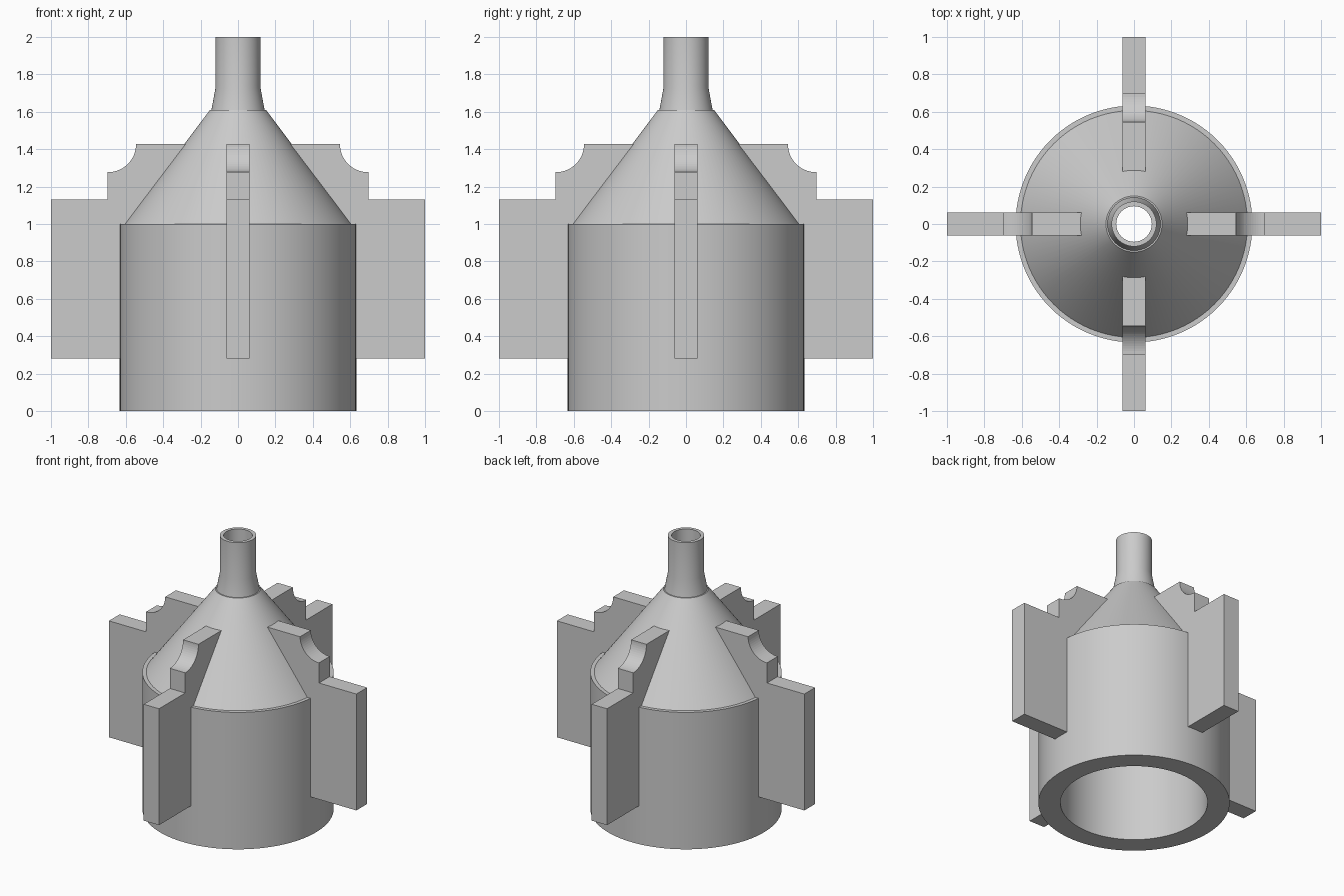
import bpy, bmesh, math
from mathutils import Matrix

if "Cube" in bpy.data.objects:
    bpy.data.objects.remove(bpy.data.objects["Cube"])

grey = bpy.data.materials.new("plain grey")
grey.use_nodes = True
colour = (0.6, 0.6, 0.6, 1)
grey.diffuse_color = colour
grey.node_tree.nodes["Principled BSDF"].inputs["Base Color"].default_value = colour


def finish(name, bm):
    bmesh.ops.recalc_face_normals(bm, faces=bm.faces)
    mesh = bpy.data.meshes.new(name)
    bm.to_mesh(mesh)
    bm.free()
    mesh.materials.append(grey)
    obj = bpy.data.objects.new(name, mesh)
    bpy.context.collection.objects.link(obj)
    return obj


def lathe(name, profile, steps=96):
    """Revolve a closed (radius, height) loop around z."""
    bm = bmesh.new()
    verts = [bm.verts.new((r, 0, z)) for r, z in profile]
    edges = [bm.edges.new((a, b)) for a, b in zip(verts, verts[1:] + verts[:1])]
    bmesh.ops.spin(bm, geom=verts + edges, cent=(0, 0, 0), axis=(0, 0, 1),
                   angle=math.tau, steps=steps, use_merge=True)
    bmesh.ops.remove_doubles(bm, verts=bm.verts, dist=1e-5)
    obj = finish(name, bm)
    bpy.ops.object.select_all(action="DESELECT")
    obj.select_set(True)
    bpy.context.view_layer.objects.active = obj
    bpy.ops.object.shade_smooth_by_angle(angle=math.radians(20))
    return obj


def fin(name, profile, thickness, angle):
    """Extrude a (radius, height) outline and turn it into place."""
    bm = bmesh.new()
    face = bm.faces.new([bm.verts.new((x, -thickness / 2, z)) for x, z in profile])
    new = bmesh.ops.extrude_face_region(bm, geom=[face])["geom"]
    moved = [v for v in new if isinstance(v, bmesh.types.BMVert)]
    bmesh.ops.translate(bm, verts=moved, vec=(0, thickness, 0))
    bmesh.ops.rotate(bm, verts=bm.verts, cent=(0, 0, 0),
                     matrix=Matrix.Rotation(angle, 3, "Z"))
    return finish(name, bm)


# Hollow body: outer wall, shoulder, cone, flared neck, then the bore
lathe("hollow_body", [
    (0.633, 0), (0.633, 1.0), (0.607, 1.0), (0.15, 1.61), (0.142, 1.61),
    (0.12, 1.73), (0.12, 2.0), (0.095, 2.0), (0.095, 1.52), (0.487, 1.0),
    (0.487, 0)])

# Stepped fins with a scooped notch, embedded in the wall
scoop = [(0.695 - 0.15 * math.cos(a), 1.427 - 0.15 * math.sin(a))
         for a in (math.pi / 2 * i / 16 for i in range(17))]
outline = [(0.56, 0.28), (0.56, 1.0), (0.25, 1.427)] + scoop + [
    (0.698, 1.277), (0.698, 1.13), (1.0, 1.13), (1.0, 0.28)]
for i, side in enumerate(("left", "back", "right", "front")):
    fin(side + "_fin", outline, 0.124, math.pi / 2 * i)
